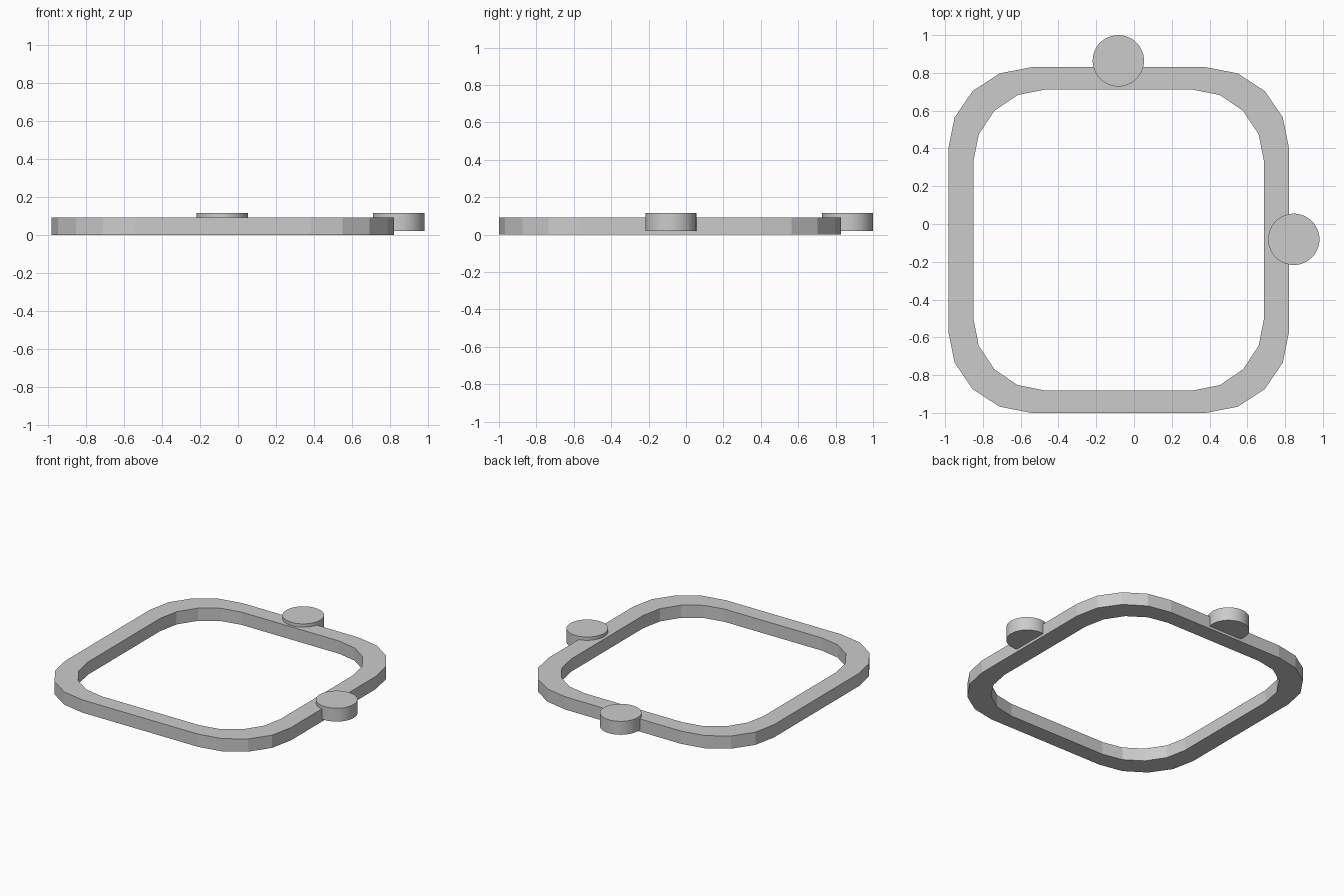
import bpy, bmesh, math

if "Cube" in bpy.data.objects:
    bpy.data.objects.remove(bpy.data.objects["Cube"])

CX, CY = -0.081, -0.085   # centre of the ring
HEIGHT = 0.092


def rounded_loop(hx, hy, rx, ry, steps=4):
    """Rounded rectangle outline, counter-clockwise."""
    pts = []
    for i, (sx, sy) in enumerate([(1, 1), (-1, 1), (-1, -1), (1, -1)]):
        for k in range(steps + 1):
            a = math.pi / 2 * (i + k / steps)
            pts.append((CX + sx * (hx - rx) + rx * math.cos(a),
                        CY + sy * (hy - ry) + ry * math.sin(a)))
    return pts


# Rounded square ring with faceted corners
outer = rounded_loop(0.902, 0.915, 0.44, 0.43)
inner = rounded_loop(0.77, 0.797, 0.38, 0.385)
bm = bmesh.new()
loops = [[bm.verts.new((x, y, z)) for x, y in pts]
         for pts, z in ((outer, 0), (outer, HEIGHT), (inner, HEIGHT), (inner, 0))]
n = len(outer)
for j in range(4):
    a, b = loops[j], loops[(j + 1) % 4]
    for i in range(n):
        k = (i + 1) % n
        bm.faces.new((a[i], a[k], b[k], b[i]))
bmesh.ops.recalc_face_normals(bm, faces=bm.faces)
mesh = bpy.data.meshes.new("ring_frame")
bm.to_mesh(mesh)
bm.free()
bpy.context.collection.objects.link(bpy.data.objects.new("ring_frame", mesh))

# Round discs on the back and right sides
for name, x, y in (("back_disc", -0.083, 0.864), ("right_disc", 0.846, -0.081)):
    bpy.ops.mesh.primitive_cylinder_add(vertices=48, radius=0.136, depth=0.097,
                                        location=(x, y, 0.0675))
    disc = bpy.context.object
    disc.name = name
    bpy.ops.object.shade_smooth_by_angle(angle=math.radians(30))
